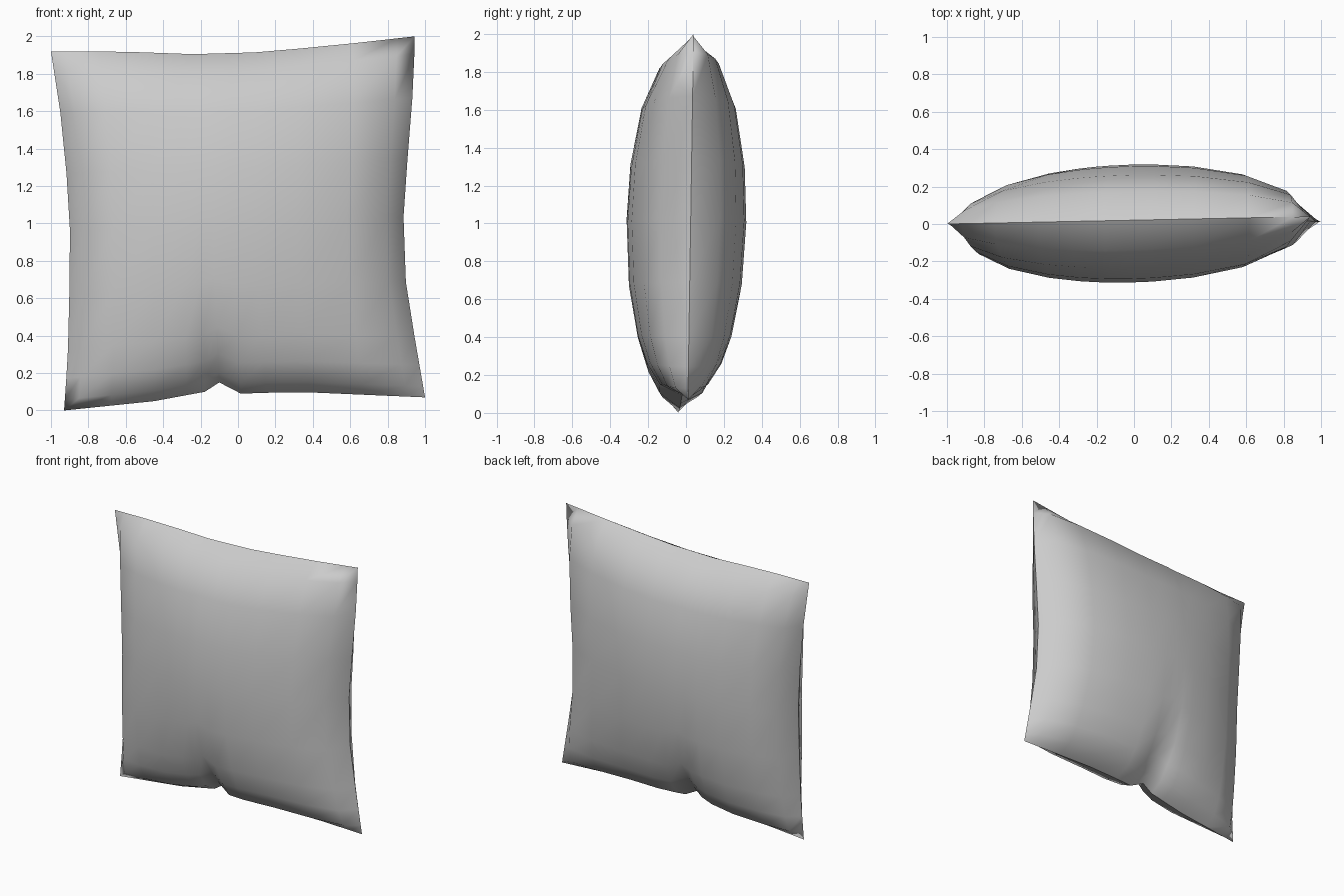
import bpy, bmesh, math

default = bpy.data.objects.get("Cube")
if default:
    bpy.data.objects.remove(default, do_unlink=True)

# Seam outline: height along bottom and top, sideways position along each side
BOTTOM = [(0, 0), (.25, .05), (.39, .1), (.43, .15), (.49, .09), (.64, .1), (1, .07)]
TOP = [(0, 1.92), (.18, 1.92), (.39, 1.905), (.57, 1.915), (.77, 1.95), (1, 2)]
SIDE_R = [(0, -.93), (.15, -.91), (.47, -.895), (.65, -.915), (.83, -.95), (1, -1)]
SIDE_L = [(0, 1), (.3, .9), (.46, .88), (.62, .9), (.88, .94), (1, .945)]
COLUMNS = [0, .04, .13, .25, .34, .39, .43, .49, .56, .68, .83, .95, 1]
ROWS = [0, .03, .09, .17, .32, .5, .66, .83, .95, 1]


def lerp(a, b, t):
    return a + (b - a) * t


def along(table, t):
    for (t0, a), (t1, b) in zip(table, table[1:]):
        if t <= t1:
            return lerp(a, b, (t - t0) / (t1 - t0))


def puff(t):
    return (4 * t * (1 - t)) ** 0.42 if 0 < t < 1 else 0


def cloth_point(u, v, side):
    x = lerp(along(SIDE_R, v), along(SIDE_L, v), u)
    z = lerp(along(BOTTOM, u), along(TOP, u), v)
    # Slight twist of the seam, and a pinched fold at the bottom
    seam_y = lerp(lerp(-.04, .01, u), lerp(0, .04, u), v)
    fold = math.exp(-((u - .43) / .06) ** 2) * max(0, 1 - v / .18)
    depth = .315 * puff(u) * puff(v) * (1 - .5 * fold)
    return x, seam_y + side * depth, z


# Two puffed sheets sharing one seam
bm = bmesh.new()
sheets = []
for side in (-1, 1):
    sheet = {}
    for i, u in enumerate(COLUMNS):
        for j, v in enumerate(ROWS):
            on_seam = u in (0, 1) or v in (0, 1)
            if on_seam and sheets:
                sheet[i, j] = sheets[0][i, j]
            else:
                sheet[i, j] = bm.verts.new(cloth_point(u, v, side))
    sheets.append(sheet)
    for i in range(len(COLUMNS) - 1):
        for j in range(len(ROWS) - 1):
            ring = [sheet[i, j], sheet[i + 1, j], sheet[i + 1, j + 1], sheet[i, j + 1]]
            bm.faces.new(ring if side < 0 else ring[::-1]).smooth = True

# Crisp seam
seam = set()
for (i, j), vert in sheets[0].items():
    if sheets[1][i, j] is vert:
        seam.add(vert)
for edge in bm.edges:
    fronts = [f.calc_center_median().y for f in edge.link_faces]
    if edge.verts[0] in seam and edge.verts[1] in seam and min(fronts) < 0 < max(fronts):
        edge.smooth = False

mesh = bpy.data.meshes.new("cushion")
bm.to_mesh(mesh)
bm.free()
cushion = bpy.data.objects.new("cushion", mesh)
bpy.context.collection.objects.link(cushion)

# Plain grey fabric
fabric = bpy.data.materials.new("grey fabric")
fabric.use_nodes = True
colour = (.6, .6, .6, 1)
fabric.diffuse_color = colour
fabric.node_tree.nodes["Principled BSDF"].inputs["Base Color"].default_value = colour
mesh.materials.append(fabric)
